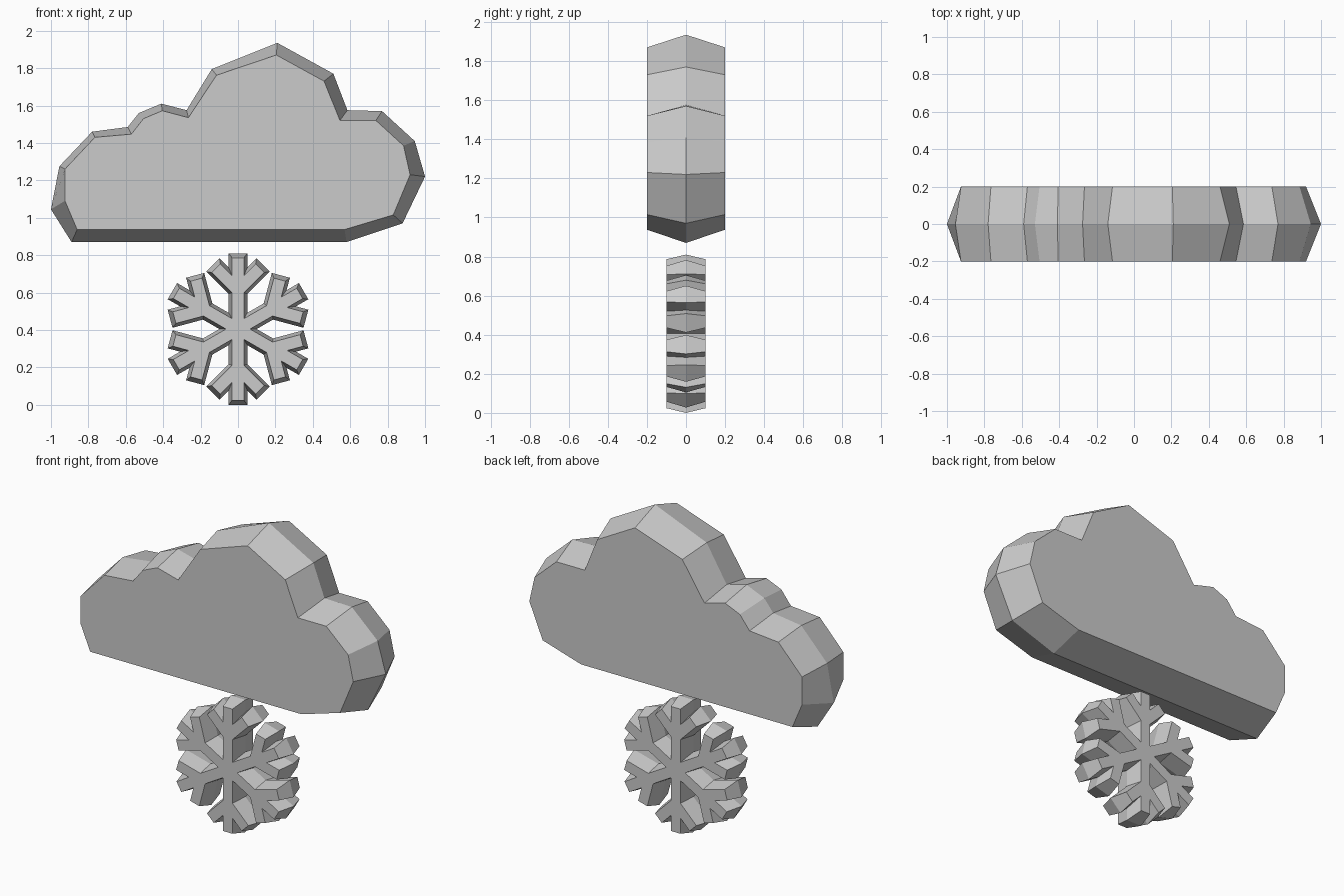
import bpy, bmesh, math

if "Cube" in bpy.data.objects:
    bpy.data.objects.remove(bpy.data.objects["Cube"])


def ridged_slab(name, mid, face, half_depth):
    """Slab with its widest outline at y=0 and a smaller flat outline front and back."""
    bm = bmesh.new()
    rings = []
    for outline, y in ((face, -half_depth), (mid, 0), (face, half_depth)):
        rings.append([bm.verts.new((x, y, z)) for x, z in outline])
    n = len(mid)
    for a, b in zip(rings, rings[1:]):
        for i in range(n):
            j = (i + 1) % n
            bm.faces.new((a[i], a[j], b[j], b[i]))
    bm.faces.new(rings[0])
    bm.faces.new(rings[2][::-1])
    bmesh.ops.recalc_face_normals(bm, faces=bm.faces)
    mesh = bpy.data.meshes.new(name)
    bm.to_mesh(mesh)
    bm.free()
    obj = bpy.data.objects.new(name, mesh)
    bpy.context.collection.objects.link(obj)
    return obj


def flake_outline(w, inset, centre_z=0.405):
    """Six-armed snowflake outline; w is the half width of arms and twigs."""
    s = math.sqrt(0.5)
    tu, tv = 0.134 - inset * s, 0.342 - inset * s      # twig tip centre
    root = 0.208                                       # twig start along the arm
    side = [(w, root + w - w / s),
            (tu + w * s, tv - w * s),
            (tu - w * s, tv + w * s),
            (w, root + w + w / s),
            (w, 0.405 - inset)]
    arm = [(w, w * math.sqrt(3))] + side + [(-u, v) for u, v in reversed(side)]
    points = []
    for k in range(6):
        c, sn = math.cos(k * math.pi / 3), math.sin(k * math.pi / 3)
        points += [(u * c - v * sn, u * sn + v * c + centre_z) for u, v in arm]
    return points


# Cloud: outer outline at the middle, smaller outline on the flat faces
cloud_mid = [(-0.89, 0.87), (0.58, 0.87), (0.88, 0.97), (1.0, 1.22), (0.945, 1.41),
             (0.77, 1.57), (0.585, 1.575), (0.51, 1.77), (0.21, 1.935), (-0.14, 1.795),
             (-0.275, 1.575), (-0.41, 1.61), (-0.53, 1.56), (-0.59, 1.485),
             (-0.78, 1.46), (-0.955, 1.275), (-1.0, 1.045)]
cloud_face = [(-0.86, 0.937), (0.57, 0.937), (0.83, 1.015), (0.92, 1.23), (0.885, 1.385),
              (0.737, 1.52), (0.545, 1.52), (0.46, 1.73), (0.205, 1.87), (-0.115, 1.762),
              (-0.265, 1.535), (-0.405, 1.572), (-0.505, 1.53), (-0.57, 1.447),
              (-0.765, 1.43), (-0.925, 1.26), (-0.925, 1.09)]
ridged_slab("cloud", cloud_mid, cloud_face, 0.2)

# Snowflake hanging below the cloud
ridged_slab("snowflake", flake_outline(0.05, 0.0), flake_outline(0.032, 0.024), 0.1)
